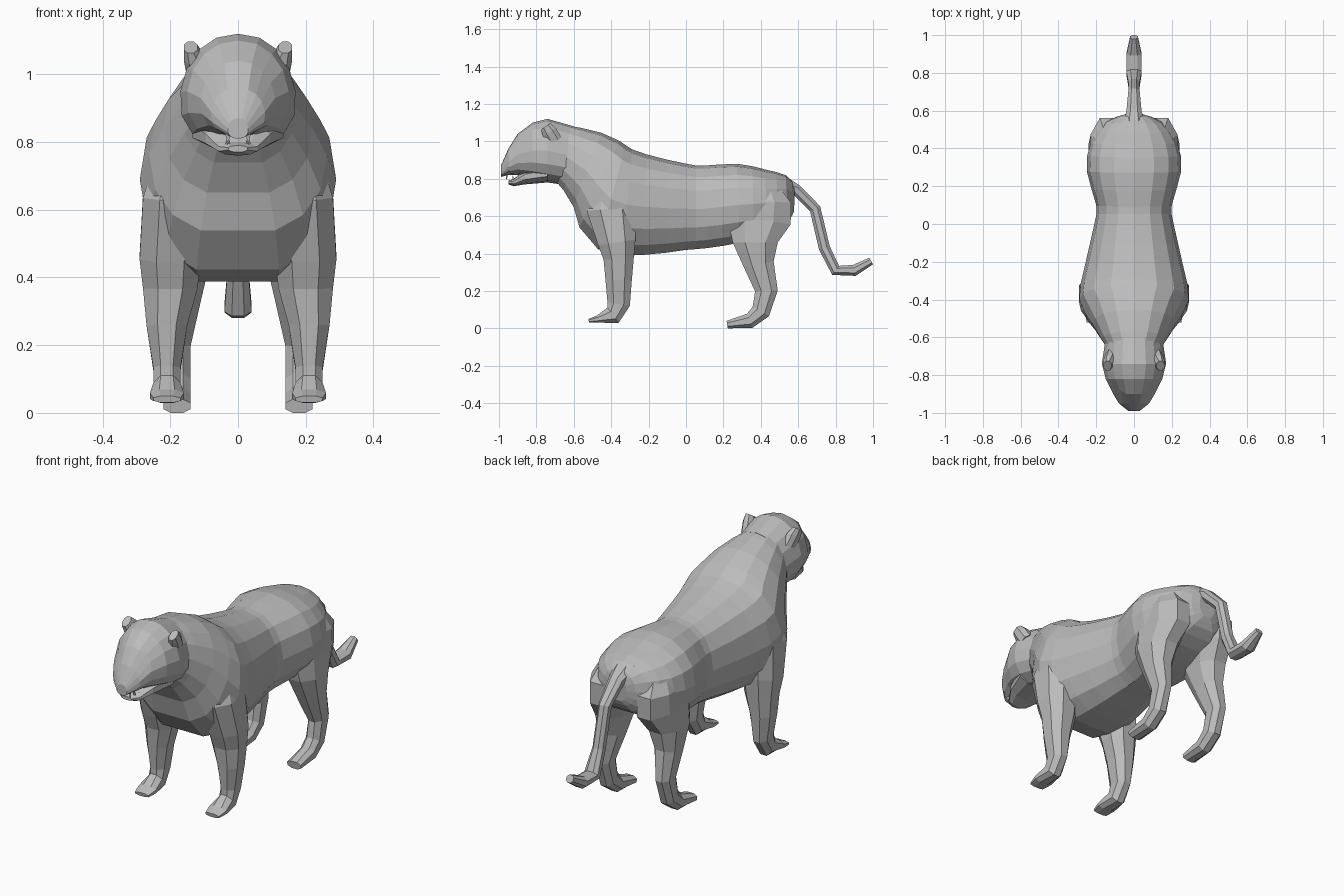
import bpy, bmesh
from math import sin, cos, pi, copysign
from mathutils import Matrix, Vector

old = bpy.data.objects.get("Cube")
if old:
    bpy.data.objects.remove(old)

# One flat grey for the whole animal
grey = bpy.data.materials.new("plain_grey")
grey.use_nodes = True
colour = (0.5, 0.5, 0.5, 1)
grey.diffuse_color = colour
grey.node_tree.nodes["Principled BSDF"].inputs["Base Color"].default_value = colour


def add_object(name, bm):
    bmesh.ops.recalc_face_normals(bm, faces=bm.faces)
    mesh = bpy.data.meshes.new(name)
    bm.to_mesh(mesh)
    bm.free()
    mesh.materials.append(grey)
    obj = bpy.data.objects.new(name, mesh)
    bpy.context.collection.objects.link(obj)
    return obj


def rounded(value):
    """Slightly square the circle so that sections look fuller."""
    return copysign(abs(value) ** 0.9, value)


def refine(stations):
    """Add a smoothly curved station halfway between each pair."""
    keys = [Vector(s) for s in stations]
    result = [keys[0]]
    for i in range(len(keys) - 1):
        before, start = keys[max(i - 1, 0)], keys[i]
        end, after = keys[i + 1], keys[min(i + 2, len(keys) - 1)]
        bend = (start + end - before - after) / 16
        result += [(start + end) / 2 + bend, end]
    return result


def sweep(name, sides, stations, lean=1.0, turn=0.0, taper=0.0, floor=-1.0, mirror=1):
    """Skin rounded rings along a path in the side plane.
    Station: y, z, half depth, half width and, off the middle, x.
    Lean tilts the rings to follow the path, taper narrows their tops
    and floor cuts their undersides flat."""
    path = [Vector((0, s[0], s[1])) for s in stations]
    last = len(path) - 1
    grow = 1 / cos(2 * pi * turn / sides)
    bm = bmesh.new()
    rings = []
    for i, (y, z, depth, width, *offset) in enumerate(stations):
        along = path[min(i + 1, last)] - path[max(i - 1, 0)]
        across = Vector((0, -along.z * lean, along.y)).normalized()
        if lean < 1 and across.z < 0:
            across.negate()
        centre = path[i] + Vector((mirror * sum(offset), 0, 0))
        ring = []
        for k in range(sides):
            angle = 2 * pi * (k + turn) / sides
            rise = max(rounded(cos(angle)), floor) * grow
            spread = rounded(sin(angle)) * grow * (1 - taper * rise)
            ring.append(bm.verts.new(centre + Vector((width * spread, 0, 0))
                                     + across * depth * rise))
        rings.append(ring)
    for lower, upper in zip(rings, rings[1:]):
        for k in range(sides):
            j = (k + 1) % sides
            bm.faces.new((lower[k], lower[j], upper[j], upper[k]))
    bm.faces.new(rings[0])
    bm.faces.new(rings[-1])
    return add_object(name, bm)


def spike(name, base, tip, radius):
    """A thin three-sided cone from base to tip."""
    base, tip = Vector(base), Vector(tip)
    axis = tip - base
    rotation = axis.to_track_quat("Z", "Y").to_matrix().to_4x4()
    bm = bmesh.new()
    bmesh.ops.create_cone(bm, cap_ends=True, segments=3, radius1=radius, radius2=0,
                          depth=axis.length,
                          matrix=Matrix.Translation((base + tip) / 2) @ rotation)
    add_object(name, bm)


# Neck, chest, belly and rump
sweep("body", 16, refine([
    (-.68, .94, .15, .13),
    (-.53, .84, .22, .22),
    (-.4, .69, .3, .29),
    (-.22, .65, .28, .26),
    (0, .64, .24, .21),
    (.1, .64, .23, .2),
    (.28, .66, .22, .25),
    (.43, .67, .18, .23),
    (.54, .69, .13, .15),
    (.58, .69, .07, .05)]), lean=0.4, floor=-0.92)

# Head with the upper muzzle
head = sweep("head", 16, [
    (-.6, .92, .16, .15),
    (-.74, .95, .17, .17),
    (-.82, .95, .15, .15),
    (-.9, .93, .11, .11),
    (-.95, .89, .07, .08),
    (-.99, .84, .03, .03)], lean=0, taper=0.12)

# Eye hollows
for vert in head.data.vertices:
    if vert.co.y < -.88 and vert.co.z > .96 and abs(vert.co.x) > .06:
        vert.co.y += .02

# Open lower jaw
sweep("lower_jaw", 10, [
    (-.74, .83, .05, .14),
    (-.86, .81, .04, .1),
    (-.92, .78, .02, .06),
    (-.95, .78, .01, .03)], lean=0)

# Tail
sweep("tail", 8, [
    (.51, .76, .06, .06),
    (.59, .74, .03, .04),
    (.69, .64, .03, .03),
    (.74, .43, .03, .03),
    (.8, .31, .03, .04),
    (.9, .31, .03, .04),
    (.99, .36, .02, .02)], turn=0.5)

for mirror, label in ((1, "left"), (-1, "right")):
    # Front leg and paw, from the shoulder down
    sweep(label + "_front_leg", 8, [
        (-.4, .8, .06, .05, .18),
        (-.4, .64, .13, .09, .19),
        (-.37, .46, .1, .09, .2),
        (-.36, .37, .08, .08, .2),
        (-.36, .26, .07, .06, .21),
        (-.36, .13, .06, .04, .21),
        (-.39, .07, .05, .04, .21),
        (-.47, .05, .02, .05, .21),
        (-.52, .04, .01, .04, .21)], turn=0.5, mirror=mirror)

    # Hind leg with thigh, hock and paw
    sweep(label + "_hind_leg", 8, [
        (.4, .78, .08, .05, .13),
        (.4, .68, .16, .09, .14),
        (.39, .58, .17, .09, .14),
        (.37, .46, .12, .08, .16),
        (.39, .34, .08, .06, .17),
        (.43, .2, .06, .04, .18),
        (.4, .09, .05, .04, .18),
        (.34, .04, .04, .04, .18),
        (.22, .02, .02, .04, .18)], turn=0.5, mirror=mirror)

    # Ear
    sweep(label + "_ear", 8, [
        (-.7, 1, .04, .03, .12),
        (-.73, 1.05, .04, .03, .13),
        (-.75, 1.08, .03, .02, .14)], turn=0.5, mirror=mirror)

    # Fangs
    fang_x = mirror * .03
    spike(label + "_upper_fang", (fang_x, -.96, .83), (fang_x, -.96, .79), .01)
    spike(label + "_lower_fang", (fang_x, -.92, .79), (fang_x, -.93, .82), .01)

    # Whiskers
    for row in range(3):
        height = .85 - row * .01
        spike(f"{label}_whisker_{row + 1}", (mirror * .04, -.96, height),
              (mirror * .09, -.94, height), .001)
